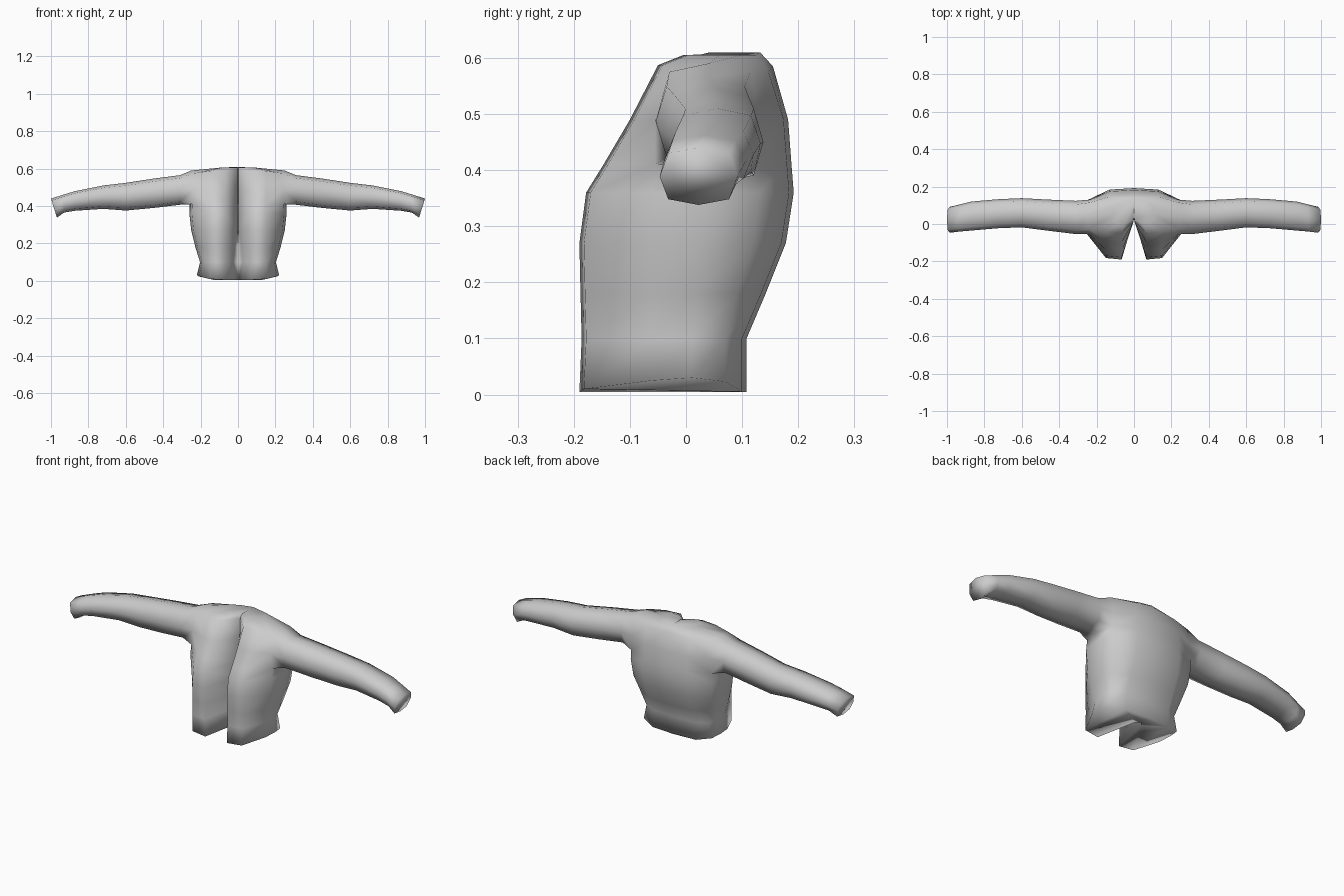
import bpy, bmesh

fabric = bpy.data.materials.new("grey_fabric")
fabric.diffuse_color = (0.6, 0.6, 0.6, 1)

bm = bmesh.new()

# Torso levels: z, half width, front y, back y, side ys, cleft x, cleft y
levels = [
    (0.005, 0.22, -0.19, 0.108, (-0.06, 0.01, 0.07), 0.022, 0.03),
    (0.10, 0.203, -0.186, 0.108, (-0.06, 0.01, 0.07), 0.026, 0.03),
    (0.18, 0.228, -0.188, 0.142, (-0.06, 0.02, 0.09), 0.018, 0.03),
    (0.27, 0.25, -0.19, 0.178, (-0.06, 0.03, 0.12), 0.004, 0.02),
    (0.36, 0.26, -0.178, 0.192, (-0.06, 0.035, 0.13), 0.003, 0.01),
    (0.41, 0.258, -0.147, 0.188, (-0.055, 0.04, 0.13), 0.003, 0.01),
    (0.49, 0.25, -0.10, 0.182, (-0.055, 0.04, 0.13), 0.003, 0.01),
    (0.575, 0.25, -0.05, 0.155, (-0.03, 0.04, 0.115), 0.003, 0.015),
    (0.605, 0.10, -0.005, 0.132, (0.02, 0.06, 0.10), 0.003, 0.022),
]
rings = []
for i, (z, w, yf, yb, ys, cx, cy) in enumerate(levels):
    top = i == len(levels) - 1
    f1 = 0.08 if top else 0.15
    b1 = 0.07 if top else 0.13
    pts = [(0, cy + 0.02), (cx, cy), (0.05 if top else 0.066, yf),
           (f1, yf + 0.008), (w * 0.95, ys[0]), (w, ys[1]),
           (w * 0.94, ys[2]), (b1, yb - 0.008), (0, yb)]
    ring = []
    for k, (x, y) in enumerate(pts):
        lift = 0
        if i == 0 and 3 <= k <= 7:      # hem rises at the sides
            lift = (0.005, 0.02, 0.025, 0.018, 0)[k - 3]
        if i == 7:                      # shoulder slope
            lift = {0: 0.02, 1: 0.018, 2: 0.012, 3: 0.012, 5: 0.015, 8: 0.01}.get(k, 0)
        if top and k in (0, 8):
            lift = 0.005
        ring.append(bm.verts.new((x, y, z + lift)))
    rings.append(ring)

# Torso skin, with an armhole left open
for i in range(len(rings) - 1):
    for k in range(8):
        if i in (5, 6) and k in (4, 5):
            continue
        a, b = rings[i], rings[i + 1]
        bm.faces.new((a[k], a[k + 1], b[k + 1], b[k]))
bm.faces.new(rings[0][::-1])
bm.faces.new(rings[-1])

# Sleeve sections: x, top z, bottom z, front y, back y
sleeve = [
    (0.31, 0.565, 0.407, -0.054, 0.124),
    (0.45, 0.547, 0.390, -0.037, 0.130),
    (0.60, 0.524, 0.376, -0.018, 0.138),
    (0.72, 0.510, 0.385, -0.022, 0.133),
    (0.87, 0.480, 0.375, -0.035, 0.120),
    (0.93, 0.462, 0.365, -0.040, 0.105),
    (1.00, 0.440, 0.338, -0.047, 0.092),
]
prev = [rings[5][4], rings[5][5], rings[5][6], rings[6][6],
        rings[7][6], rings[7][5], rings[7][4], rings[6][4]]
for n, (x, zt, zb, yf, yb) in enumerate(sleeve):
    end = n == len(sleeve) - 1
    yc, zc = (yf + yb) / 2, (zt + zb) / 2
    hy, hz = (yb - yf) / 2, (zt - zb) / 2
    ring = []
    for u, v in ((-.78, -.8), (0, -1), (.78, -.8), (1, 0),
                 (.78, .8), (0, 1), (-.78, .8), (-1, 0)):
        slant = (v - 1) * 0.016 if end else 0
        ring.append(bm.verts.new((x + slant, yc + u * hy, zc + v * hz)))
    for k in range(8):
        j = (k + 1) % 8
        bm.faces.new((prev[k], prev[j], ring[j], ring[k]))
    prev = ring
bm.faces.new(prev)                      # cuff end

bmesh.ops.recalc_face_normals(bm, faces=bm.faces[:])
for f in bm.faces:
    f.smooth = True
mesh = bpy.data.meshes.new("jacket")
bm.to_mesh(mesh)
bm.free()
mesh.materials.append(fabric)
jacket = bpy.data.objects.new("jacket", mesh)
bpy.context.collection.objects.link(jacket)
mirror = jacket.modifiers.new("mirror", 'MIRROR')
mirror.merge_threshold = 0.001
